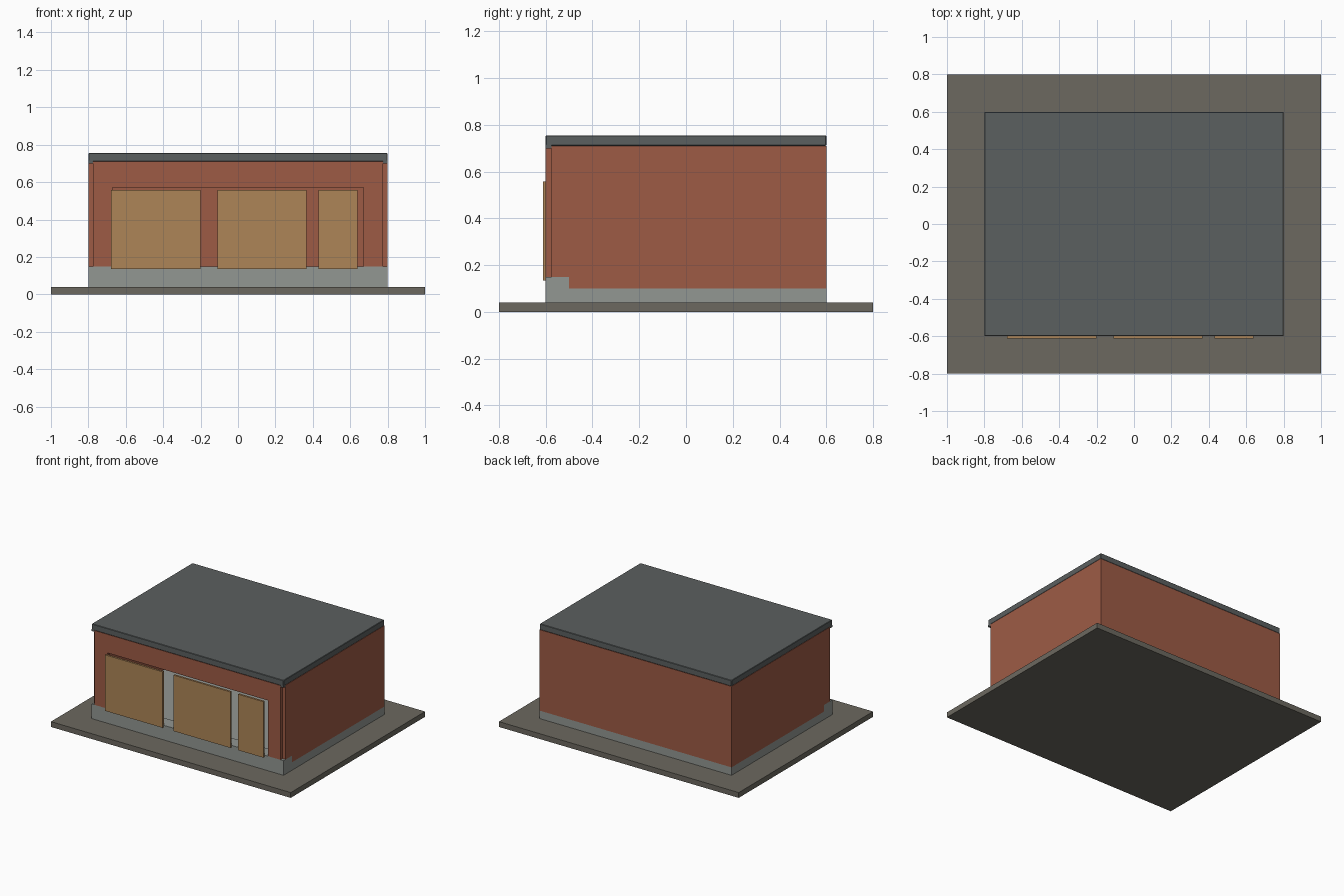
import bpy, bmesh

if "Cube" in bpy.data.objects:
    bpy.data.objects.remove(bpy.data.objects["Cube"])


def material(name, rgb):
    m = bpy.data.materials.new(name)
    m.diffuse_color = (*rgb, 1)
    m.use_nodes = True
    m.node_tree.nodes["Principled BSDF"].inputs["Base Color"].default_value = m.diffuse_color
    return m


PAVING = material("paving", (0.15, 0.14, 0.115))
CONCRETE = material("concrete", (0.29, 0.31, 0.29))
BRICK = material("brick", (0.34, 0.105, 0.06))
ROOFING = material("roofing", (0.105, 0.116, 0.116))
TIMBER = material("timber", (0.42, 0.235, 0.095))


def prism(name, mat, profile, place, a, b):
    """Extrude a 2D profile between a and b; place(u, v, w) gives xyz."""
    bm = bmesh.new()
    face = bm.faces.new([bm.verts.new(place(u, v, a)) for u, v in profile])
    new = bmesh.ops.extrude_face_region(bm, geom=[face])["geom"]
    for v, (p, q) in zip([g for g in new if isinstance(g, bmesh.types.BMVert)], profile):
        v.co += place_vector(place, b - a)
    bmesh.ops.recalc_face_normals(bm, faces=bm.faces)
    mesh = bpy.data.meshes.new(name)
    bm.to_mesh(mesh)
    bm.free()
    mesh.materials.append(mat)
    obj = bpy.data.objects.new(name, mesh)
    bpy.context.collection.objects.link(obj)
    return obj


def place_vector(place, d):
    from mathutils import Vector
    return Vector(place(0, 0, d))


def along_x(u, v, w):
    return (w, u, v)


def along_y(u, v, w):
    return (u, w, v)


def box(name, mat, x0, x1, y0, y1, z0, z1):
    return prism(name, mat, [(y0, z0), (y1, z0), (y1, z1), (y0, z1)], along_x, x0, x1)


T = 0.025  # wall thickness

# Paved ground and the concrete base with its raised front kerb
box("paved_ground", PAVING, -1, 1, -0.8, 0.8, 0, 0.04)
prism("concrete_base", CONCRETE,
      [(-0.6, 0.04), (0.6, 0.04), (0.6, 0.1), (-0.5, 0.1), (-0.5, 0.15), (-0.6, 0.15)],
      along_x, -0.8, 0.8)

# Side walls step over the kerb and stop short of the front corners
side = [(-0.6 + T, 0.15), (-0.5, 0.15), (-0.5, 0.1), (0.6, 0.1), (0.6, 0.71), (-0.6 + T, 0.71)]
prism("left_wall", BRICK, side, along_x, -0.8, -0.8 + T)
prism("right_wall", BRICK, side, along_x, 0.8 - T, 0.8)
box("back_wall", BRICK, -0.8 + T, 0.8 - T, 0.6 - T, 0.6, 0.1, 0.71)

# Front wall is a frame around one wide opening
prism("front_wall", BRICK,
      [(-0.8 + T, 0.15), (-0.67, 0.15), (-0.67, 0.57), (0.67, 0.57),
       (0.67, 0.15), (0.8 - T, 0.15), (0.8 - T, 0.71), (-0.8 + T, 0.71)],
      along_y, -0.6, -0.6 + T)

# Flat roof with a ceiling board and corner caps over the notches
roof = box("flat_roof", ROOFING, -0.8, 0.8, -0.6, 0.6, 0.71, 0.755)
bevel = roof.modifiers.new("soft_edge", "BEVEL")
bevel.width = 0.003
bevel.segments = 1
box("ceiling", ROOFING, -0.8 + T, 0.8 - T, -0.6 + T, 0.6 - T, 0.70, 0.71)
for label, x in (("left", -0.8), ("right", 0.8 - T)):
    box(label + "_roof_corner", ROOFING, x, x + T, -0.6, -0.6 + T, 0.70, 0.715)

# Timber door panels in front of the opening
for i, (x0, x1) in enumerate([(-0.68, -0.20), (-0.11, 0.365), (0.43, 0.64)], 1):
    box(f"door_panel_{i}", TIMBER, x0, x1, -0.612, -0.597, 0.135, 0.557)
